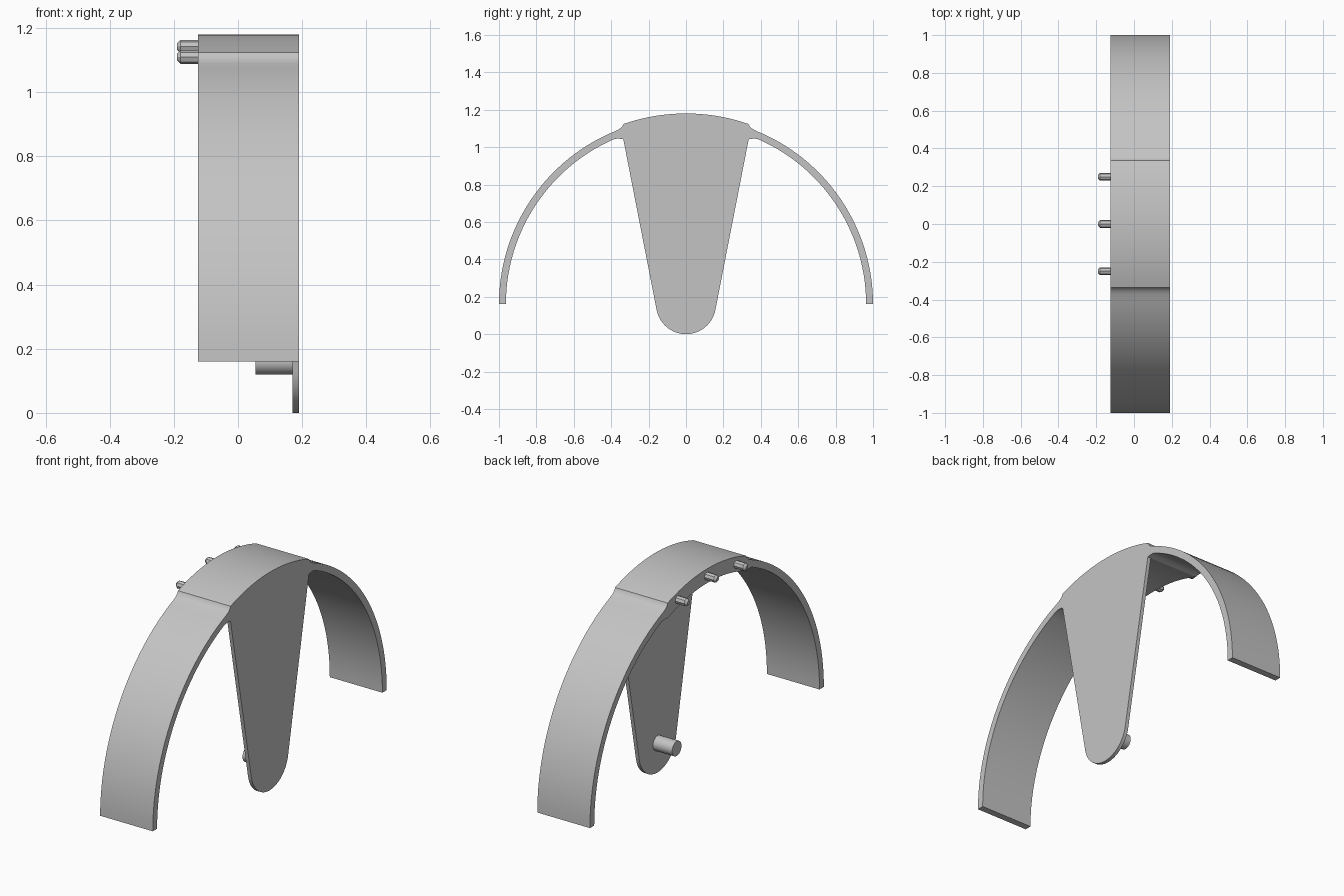
import bpy, bmesh
from math import sin, cos, asin, radians, degrees, pi

cube = bpy.data.objects.get("Cube")
if cube:
    bpy.data.objects.remove(cube, do_unlink=True)

grey = bpy.data.materials.new("light grey")
grey.use_nodes = True
grey.diffuse_color = (0.55, 0.55, 0.55, 1)
grey.node_tree.nodes["Principled BSDF"].inputs["Base Color"].default_value = grey.diffuse_color

HUB = 0.16          # height of the arch centre
RIGHT, LEFT = -0.125, 0.19


def finish(bm, name, angle=30):
    """Turn a bmesh into a shaded, coloured object."""
    bmesh.ops.recalc_face_normals(bm, faces=bm.faces)
    mesh = bpy.data.meshes.new(name)
    bm.to_mesh(mesh)
    bm.free()
    mesh.materials.append(grey)
    obj = bpy.data.objects.new(name, mesh)
    bpy.context.collection.objects.link(obj)
    bpy.ops.object.select_all(action='DESELECT')
    obj.select_set(True)
    bpy.context.view_layer.objects.active = obj
    bpy.ops.object.shade_smooth_by_angle(angle=radians(angle))
    return obj


def arc(radius, start, end, steps):
    """Points (y, z) about the hub; angles in degrees away from straight up."""
    angles = [radians(start + (end - start) * i / steps) for i in range(steps + 1)]
    return [(radius * sin(a), HUB + radius * cos(a)) for a in angles]


def mirrored(half):
    """Complete an outline from its +y half, running from y = 0 outwards."""
    return [(-y, z) for y, z in reversed(half) if y > 1e-5] + half


def extrude(name, outline, x0, x1):
    bm = bmesh.new()
    face = bm.faces.new([bm.verts.new((x0, y, z)) for y, z in outline])
    new = bmesh.ops.extrude_face_region(bm, geom=[face])["geom"]
    bmesh.ops.translate(bm, vec=(x1 - x0, 0, 0),
                        verts=[v for v in new if isinstance(v, bmesh.types.BMVert)])
    return finish(bm, name)


def rod(name, radius, y, z, x0, x1, sides, tip=0):
    """Rod along x, with an optional chamfered tip at its x0 end."""
    bm = bmesh.new()
    rings = [(x1, radius), (x0 + tip, radius)]
    if tip:
        rings.append((x0, radius * 0.5))
    loops = [[bm.verts.new((x, y + r * cos(2 * pi * i / sides), z + r * sin(2 * pi * i / sides)))
              for i in range(sides)] for x, r in rings]
    for a, b in zip(loops, loops[1:]):
        for i in range(sides):
            j = (i + 1) % sides
            bm.faces.new((a[i], a[j], b[j], b[i]))
    bm.faces.new(loops[0])
    bm.faces.new(loops[-1])
    return finish(bm, name)


# Arch band with a thicker crown blended into it
CROWN, CROWN_IN = 1.02, 0.943
EDGE = 0.335
crown_angle = degrees(asin(EDGE / CROWN))
inner_angle = degrees(asin(EDGE / CROWN_IN))
outer = (arc(CROWN, 0, crown_angle, 10) + [(0.34, 1.112), (0.352, 1.1)]
         + arc(1.0, 21.8, 90, 28))
inner = (arc(CROWN_IN, 0, inner_angle, 10) + [(0.35, 1.0445), (0.368, 1.0455)]
         + arc(0.963, 23.6, 90, 28))
extrude("arch_band", mirrored(outer) + mirrored(inner)[::-1], RIGHT, LEFT)

# Tapered side plate with a rounded foot
plate_half = arc(CROWN_IN, 0, inner_angle, 10) + arc(0.16, 101.3, 180, 14)
extrude("side_plate", mirrored(plate_half[:-1]) + [(0, 0)], 0.17, LEFT)

# Pivot peg on the inside of the plate
rod("pivot_peg", 0.04, 0, HUB, 0.055, 0.175, 32)

# Three locating pins on the open edge of the crown
for label, y in (("front", -0.25), ("middle", 0), ("back", 0.25)):
    z = HUB + (0.982 ** 2 - y * y) ** 0.5
    rod(label + "_pin", 0.021, y, z, -0.19, RIGHT + 0.005, 8, tip=0.011)
